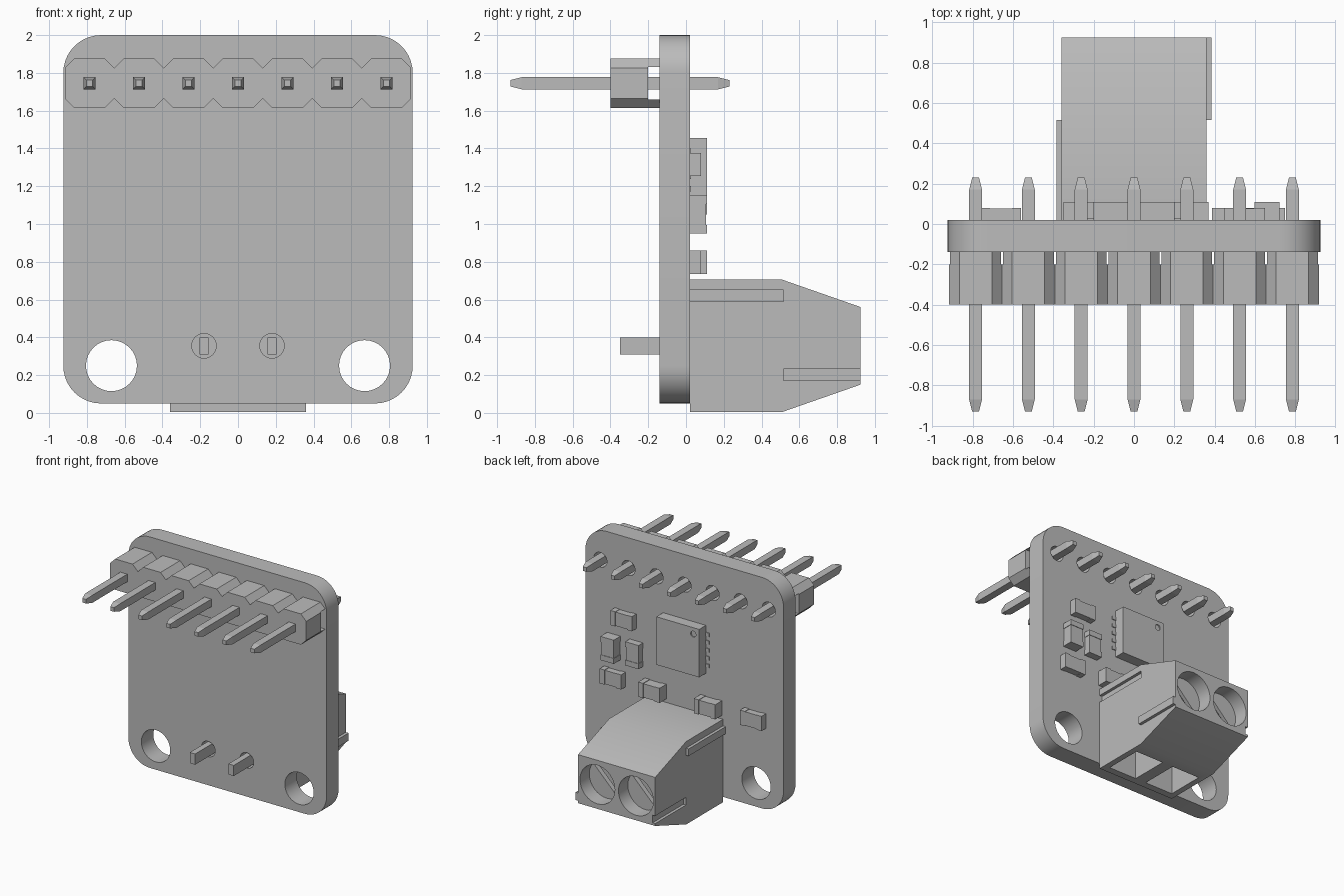
import bpy, bmesh, math
from mathutils import Matrix, Vector

cube = bpy.data.objects.get("Cube")
if cube:
    bpy.data.objects.remove(cube, do_unlink=True)

grey = bpy.data.materials.new("plain_grey")
grey.use_nodes = True
COLOUR = (0.5, 0.5, 0.5, 1)
grey.diffuse_color = COLOUR
grey.node_tree.nodes["Principled BSDF"].inputs["Base Color"].default_value = COLOUR


def finish(name, bm, smooth=False):
    bmesh.ops.recalc_face_normals(bm, faces=bm.faces)
    mesh = bpy.data.meshes.new(name)
    bm.to_mesh(mesh)
    bm.free()
    mesh.materials.append(grey)
    ob = bpy.data.objects.new(name, mesh)
    bpy.context.collection.objects.link(ob)
    if smooth:
        shade(ob)
    return ob


def activate(ob):
    bpy.ops.object.select_all(action='DESELECT')
    ob.select_set(True)
    bpy.context.view_layer.objects.active = ob


def shade(ob):
    activate(ob)
    bpy.ops.object.shade_smooth_by_angle(angle=math.radians(30))


def prism(name, pts, axis, lo, hi, smooth=False):
    """Extrude a closed outline along x (points are y, z) or y (points are x, z)."""
    bm = bmesh.new()
    place = (lambda p, d: (d, *p)) if axis == 'x' else (lambda p, d: (p[0], d, p[1]))
    face = bm.faces.new([bm.verts.new(place(p, lo)) for p in pts])
    ext = bmesh.ops.extrude_face_region(bm, geom=[face])["geom"]
    move = Vector((hi - lo, 0, 0) if axis == 'x' else (0, hi - lo, 0))
    bmesh.ops.translate(bm, vec=move, verts=[v for v in ext if isinstance(v, bmesh.types.BMVert)])
    return finish(name, bm, smooth)


def box(name, x, y, z, turn=0):
    """Box from three (low, high) ranges, optionally turned about its y axis."""
    bm = bmesh.new()
    bmesh.ops.create_cube(bm, size=1)
    size = [r[1] - r[0] for r in (x, y, z)]
    mid = [(r[0] + r[1]) / 2 for r in (x, y, z)]
    bm.transform(Matrix.Translation(mid) @ Matrix.Rotation(turn, 4, 'Y') @ Matrix.Diagonal((*size, 1)))
    return finish(name, bm)


def circle(cx, cz, r, n=32):
    return [(cx + r * math.cos(math.tau * i / n), cz + r * math.sin(math.tau * i / n)) for i in range(n)]


def cut(ob, cutters):
    for c in cutters:
        c.hide_render = True
        activate(ob)
        mod = ob.modifiers.new("cut", 'BOOLEAN')
        mod.operation = 'DIFFERENCE'
        mod.solver = 'EXACT'
        mod.object = c
        bpy.ops.object.modifier_apply(modifier=mod.name)
        bpy.data.objects.remove(c, do_unlink=True)


BACK, FRONT = 0.02, -0.14
PITCH, PIN_Z = 0.262, 1.745
pin_xs = [PITCH * i for i in range(-3, 4)]

# Circuit board with rounded corners and drilled holes
outline = []
for k, (cx, cz) in enumerate([(0.725, 1.8), (-0.725, 1.8), (-0.725, 0.25), (0.725, 0.25)]):
    for i in range(11):
        a = math.pi / 2 * (k + i / 10)
        outline.append((cx + 0.2 * math.cos(a), cz + 0.2 * math.sin(a)))
board = prism("circuit_board", outline, 'y', FRONT, BACK)
holes = [(s * 0.67, 0.25, 0.135) for s in (-1, 1)]
holes += [(s * 0.18, 0.355, 0.065) for s in (-1, 1)]
holes += [(x, PIN_Z, 0.062) for x in pin_xs]
cut(board, [prism("drill", circle(*h), 'y', -0.3, 0.2) for h in holes])
shade(board)

# Pin header body: a row of chamfered segments with a channel against the board
c, half, h = 0.05, PITCH / 2, 0.13
top = []
for x in pin_xs:
    top += [(x - half, PIN_Z + h - c), (x - half + c, PIN_Z + h), (x + half - c, PIN_Z + h)]
top.append((pin_xs[-1] + half, PIN_Z + h - c))
bottom = [(x, 2 * PIN_Z - z) for x, z in reversed(top)]
header = prism("header_body", top + bottom, 'y', -0.40, FRONT)
cut(header, [box("channel", (-1, 1), (-0.2, 0), (1.66, 1.83))])

# Header pins with tapered ends
for i, x in enumerate(pin_xs):
    bm = bmesh.new()
    rings = []
    for y, r in [(-0.93, 0.017), (-0.87, 0.032), (0.17, 0.032), (0.23, 0.017)]:
        rings.append([bm.verts.new((x + a * r, y, PIN_Z + b * r))
                      for a, b in [(-1, -1), (1, -1), (1, 1), (-1, 1)]])
    for p, q in zip(rings, rings[1:]):
        for j in range(4):
            bm.faces.new((p[j], p[j - 1], q[j - 1], q[j]))
    bm.faces.new(rings[0])
    bm.faces.new(rings[-1])
    finish(f"header_pin_{i + 1}", bm)

# Terminal block housing, with screw wells, wire openings and side grooves
profile = [(BACK, 0.005), (0.51, 0.005), (0.925, 0.15), (0.925, 0.56), (0.51, 0.705), (BACK, 0.705)]
block = prism("terminal_block", profile, 'x', -0.36, 0.36)
upper, lower = ((BACK, 0.515), (0.59, 0.65)), ((0.515, 0.925), (0.17, 0.235))
cutters = [box("groove", (0.335, 0.5), (0, 0.515), upper[1]),
           box("groove", (-0.5, -0.335), (0.515, 1), lower[1])]
for s in (-1, 1):
    cutters.append(prism("well", circle(s * 0.18, 0.355, 0.163), 'y', 0.80, 1.1))
    cutters.append(box("screw_slot", (s * 0.18 - 0.15, s * 0.18 + 0.15), (0.75, 0.85),
                       (0.338, 0.372), -math.pi / 4))
    cutters.append(box("wire_opening", (s * 0.18 - 0.13, s * 0.18 + 0.13), (0.08, 0.40), (-0.1, 0.27)))
cut(block, cutters)
shade(block)

# Interlocking ribs on the block sides
box("right_rib", (-0.385, -0.35), *upper)
box("left_rib", (0.35, 0.385), *lower)

# Solder pins of the terminal block
for side, s in (("left", 1), ("right", -1)):
    box(f"{side}_solder_pin", (s * 0.18 - 0.025, s * 0.18 + 0.025), (-0.35, 0.05), (0.31, 0.40))

# Main chip with its corner dimple and edge contacts
chip = box("chip", (-0.2, 0.2), (BACK, 0.11), (1.05, 1.455))
cut(chip, [prism("dimple", circle(-0.145, 1.40, 0.025, 16), 'y', 0.10, 0.2)])
for side in (-1, 1):
    for i in range(5):
        z = 1.12 + 0.066 * i
        box("chip_contact", (side * 0.215 - 0.02, side * 0.215 + 0.02), (0.015, 0.027), (z - 0.015, z + 0.015))

# Small capacitors and resistors: body plus two slightly larger end caps
parts = [("upper_resistor", 0.55, 1.315, 0.08, False), ("tall_capacitor", 0.66, 1.05, 0.11, True),
         ("tall_resistor", 0.45, 1.05, 0.08, True), ("lower_resistor", 0.65, 0.797, 0.08, False),
         ("left_capacitor", 0.27, 0.797, 0.11, False), ("right_capacitor", -0.25, 0.797, 0.11, False),
         ("corner_resistor", -0.66, 0.797, 0.08, False)]
for name, x, z, y, tall in parts:
    def piece(label, a, b, w, y_top):
        along, across = (a, b), (-w, w)
        dx, dz = (across, along) if tall else (along, across)
        box(label, (x + dx[0], x + dx[1]), (BACK - 0.005, y_top), (z + dz[0], z + dz[1]))
    piece(name, -0.095, 0.095, 0.058, y - 0.004)
    piece(name + "_cap_a", -0.1, -0.055, 0.062, y)
    piece(name + "_cap_b", 0.055, 0.1, 0.062, y)
